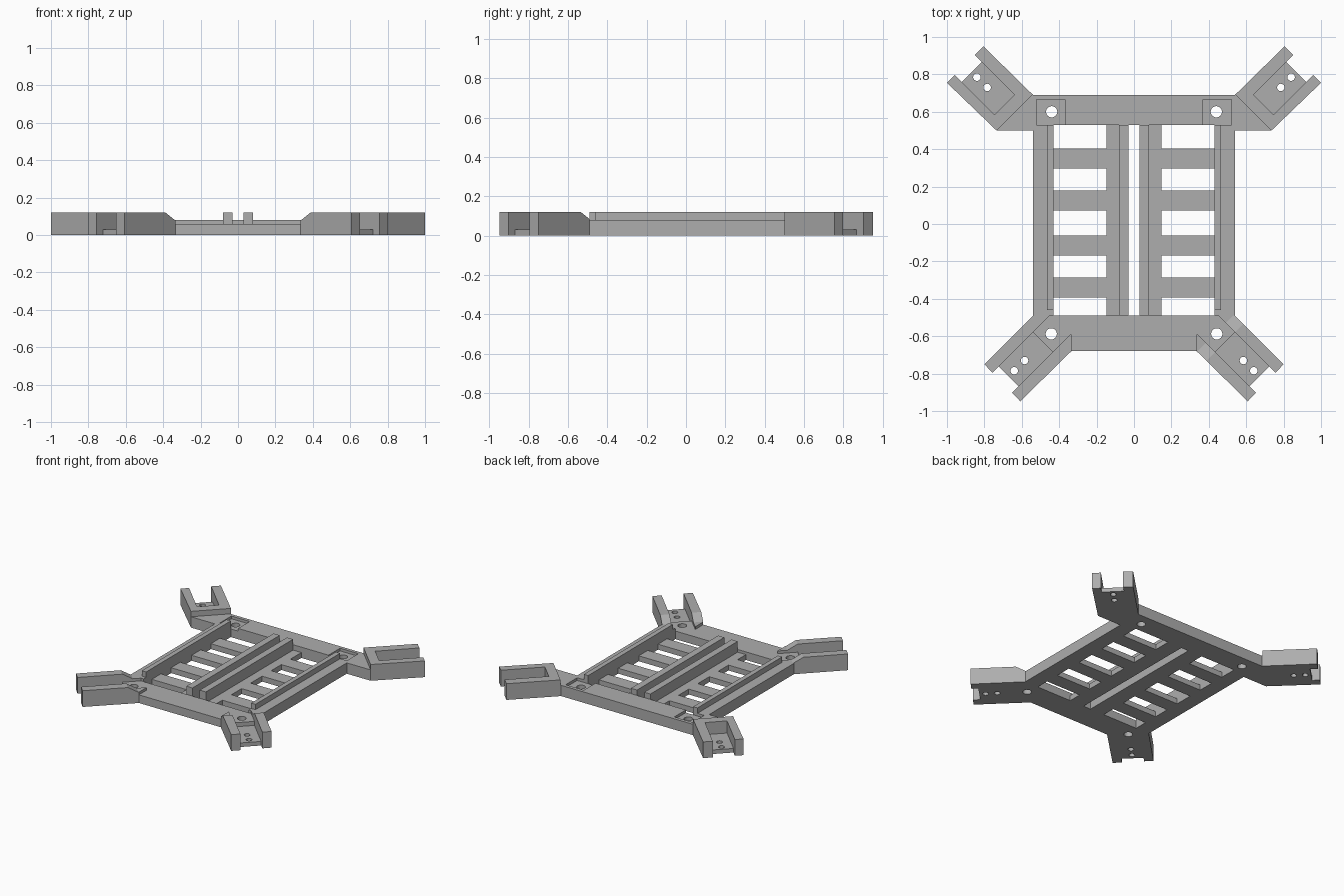
import bpy, bmesh, math
from mathutils import Matrix

if "Cube" in bpy.data.objects:
    bpy.data.objects.remove(bpy.data.objects["Cube"])

R2 = math.sqrt(2)
GREY = (0.42, 0.42, 0.42, 1)
mat = bpy.data.materials.new("plain grey")
mat.use_nodes = True
mat.diffuse_color = GREY
mat.node_tree.nodes["Principled BSDF"].inputs["Base Color"].default_value = GREY


def make(name, bm, matrix):
    bmesh.ops.transform(bm, matrix=matrix, verts=bm.verts)
    bmesh.ops.recalc_face_normals(bm, faces=bm.faces)
    mesh = bpy.data.meshes.new(name)
    bm.to_mesh(mesh)
    bm.free()
    mesh.materials.append(mat)
    obj = bpy.data.objects.new(name, mesh)
    bpy.context.collection.objects.link(obj)
    return obj


def prism(name, pts, z0, z1, matrix=Matrix()):
    """Extrude a plan outline from z0 to z1."""
    bm = bmesh.new()
    face = bm.faces.new([bm.verts.new((x, y, z0)) for x, y in pts])
    ext = bmesh.ops.extrude_face_region(bm, geom=[face])
    tops = [v for v in ext["geom"] if isinstance(v, bmesh.types.BMVert)]
    bmesh.ops.translate(bm, verts=tops, vec=(0, 0, z1 - z0))
    return make(name, bm, matrix)


def box(name, x0, x1, y0, y1, z0, z1, matrix=Matrix()):
    return prism(name, [(x0, y0), (x1, y0), (x1, y1), (x0, y1)], z0, z1, matrix)


def hole(x, y, r, matrix=Matrix()):
    pts = [(x + r * math.cos(i * math.tau / 24), y + r * math.sin(i * math.tau / 24))
           for i in range(24)]
    return prism("hole_cutter", pts, -0.1, 0.3, matrix)


def cut(obj, cutters):
    """Subtract the cutters, then remove them."""
    for c in cutters:
        c.hide_render = True
        m = obj.modifiers.new("cut", "BOOLEAN")
        m.operation, m.solver, m.object = "DIFFERENCE", "EXACT", c
    deps = bpy.context.evaluated_depsgraph_get()
    mesh = bpy.data.meshes.new_from_object(obj.evaluated_get(deps))
    obj.modifiers.clear()
    obj.data = mesh
    for c in cutters:
        bpy.data.objects.remove(c)


def channel(m, start, end):
    """Open slot between the prongs, with a set-back floor."""
    return [box("slot_cutter", start, 2, -0.075, 0.075, 0.03, 0.3, m),
            box("floor_end_cutter", end, 2, -0.075, 0.075, -0.1, 0.2, m)]


# Cross beams
prism("front_beam", [(-0.335, -0.68), (0.335, -0.68), (0.335, -0.59), (0.43, -0.49),
                     (-0.43, -0.49), (-0.335, -0.59)], 0, 0.06)
back_beam = box("back_beam", -0.54, 0.54, 0.53, 0.69, 0, 0.08)
cutters = []
for s in (1, -1):
    m = Matrix.Diagonal((s, 1, 1, 1))
    cutters += [box("pad_cutter", 0.37, 0.52, 0.5, 0.665, 0.06, 0.2, m),
                hole(0.44, 0.6, 0.03, m)]
cut(back_beam, cutters)

for s, side in ((1, "left"), (-1, "right")):
    flip = Matrix.Diagonal((s, 1, 1, 1))

    # Side beam, inner ridge, centre rail and slatted deck
    box(side + "_side_beam", 0.43, 0.54, -0.49, 0.53, 0, 0.08, flip)
    box(side + "_ridge", 0.43, 0.465, -0.46, 0.53, 0.07, 0.12, flip)
    box(side + "_centre_rail", 0.03, 0.08, -0.49, 0.53, 0, 0.12, flip)
    box(side + "_rail_foot", 0.08, 0.147, -0.49, 0.53, 0, 0.04, flip)
    for i, y in enumerate((-0.34, -0.115, 0.125, 0.35)):
        box(f"{side}_slat_{i + 1}", 0.147, 0.43, y - 0.053, y + 0.053, 0, 0.04, flip)

    # Front arm: sloped prongs, mounting pad and slot
    arm = prism(side + "_front_arm",
                [(0.335, -0.68), (0.335, -0.59), (0.43, -0.49), (0.54, -0.49),
                 (0.8, -0.75), (0.608, -0.948)], 0, 0.12, flip)
    m = flip @ Matrix.Translation((-0.0725, -0.0725, 0)) @ Matrix.Rotation(-math.pi / 4, 4, "Z")
    tilt = m @ Matrix.Rotation(math.pi / 2, 4, "X")
    low, high = 1.02 / R2, 1.12 / R2
    cutters = [prism("slope_cutter", [(0.4, 0.08), (low, 0.08), (high, 0.12),
                                      (high, 0.2), (0.4, 0.2)], -0.4, 0.4, tilt),
               box("pad_cutter", 0.4, high + 0.05, -0.075, 0.075, 0.06, 0.3, m),
               hole(1.03 / R2, 0, 0.03, m)]
    cutters += channel(m, high, 1.485 / R2)
    cutters += [hole(d / R2, 0, 0.02, m) for d in (1.315, 1.425)]
    cut(arm, cutters)

    # Back arm: block stepped down to the frame corner, with a closed slot
    arm = prism(side + "_back_arm",
                [(0.54, 0.5), (0.735, 0.5), (1.0, 0.755), (0.805, 0.95), (0.54, 0.69)],
                0, 0.12, flip)
    m = flip @ Matrix.Translation((0.0275, -0.0275, 0)) @ Matrix.Rotation(math.pi / 4, 4, "Z")
    cutters = [box("corner_cutter", 0.4, 1.235 / R2, -0.4, 0.4, 0.08, 0.3, m)]
    cutters += channel(m, 1.33 / R2, 1.68 / R2)
    cutters += [hole(d / R2, 0, 0.02, m) for d in (1.515, 1.625)]
    cut(arm, cutters)
